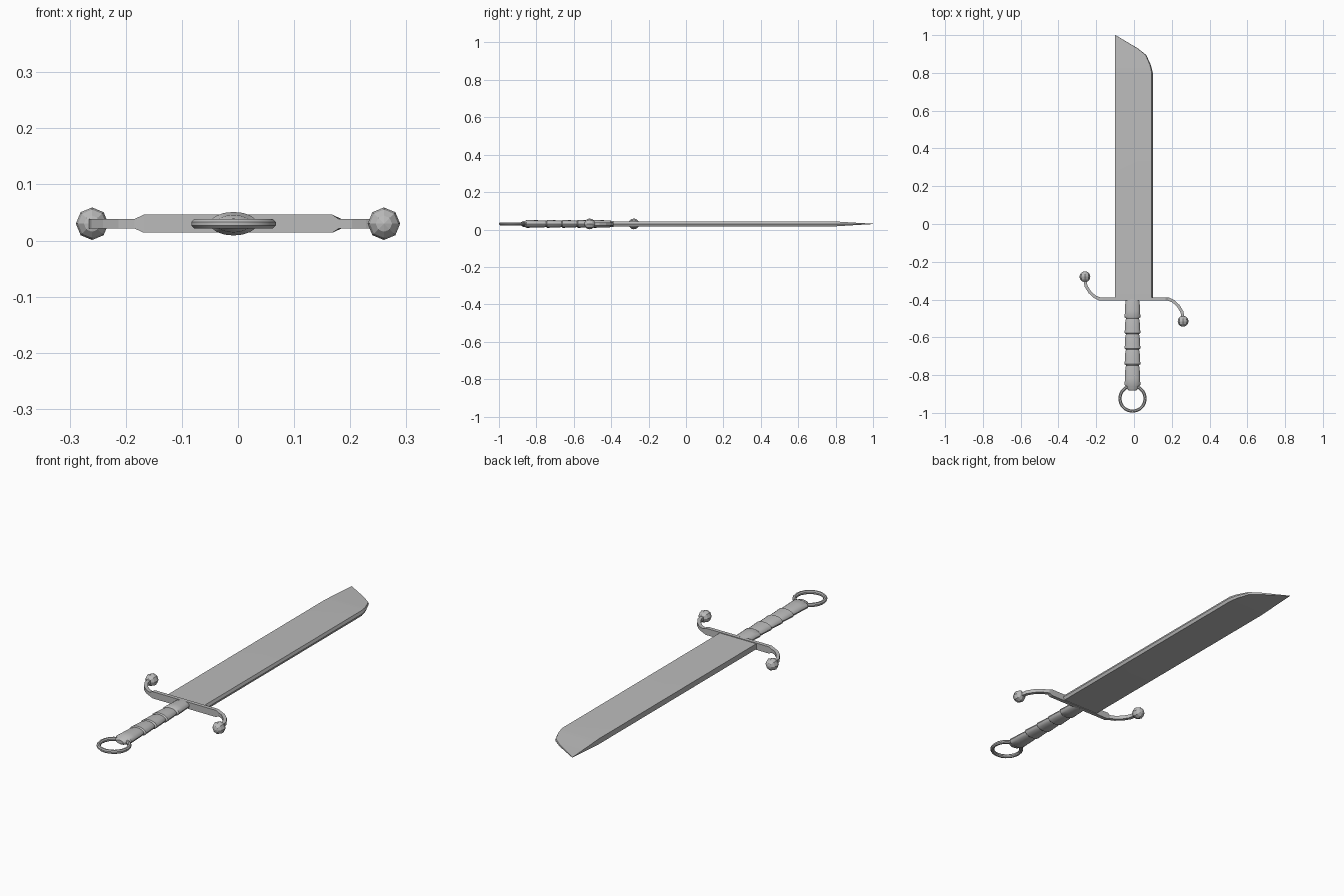
import bpy, bmesh
from math import sin, cos, pi, radians
from mathutils import Matrix, Vector

cube = bpy.data.objects.get("Cube")
if cube:
    bpy.data.objects.remove(cube, do_unlink=True)

MID = 0.03          # height of the sword's middle plane
GUARD_Y = -0.397    # centre line of the crossguard
GRIP_X = -0.008     # centre line of the grip

steel = bpy.data.materials.new("grey_steel")
steel.use_nodes = True
steel.diffuse_color = (0.5, 0.5, 0.5, 1)
steel.node_tree.nodes["Principled BSDF"].inputs["Base Color"].default_value = (0.5, 0.5, 0.5, 1)


def finish(name, bm, angle=None):
    """Turn a bmesh into a named object."""
    bmesh.ops.recalc_face_normals(bm, faces=bm.faces)
    mesh = bpy.data.meshes.new(name)
    bm.to_mesh(mesh)
    bm.free()
    mesh.materials.append(steel)
    obj = bpy.data.objects.new(name, mesh)
    bpy.context.collection.objects.link(obj)
    if angle:
        bpy.ops.object.select_all(action='DESELECT')
        obj.select_set(True)
        bpy.context.view_layer.objects.active = obj
        bpy.ops.object.shade_smooth_by_angle(angle=radians(angle))
    return obj


def loft(name, rings, angle=None, closed=False):
    """Skin matching rings of points; cap the ends unless closed."""
    bm = bmesh.new()
    rows = [[bm.verts.new(p) for p in ring] for ring in rings]
    n = len(rows[0])
    pairs = list(zip(rows, rows[1:]))
    if closed:
        pairs.append((rows[-1], rows[0]))
    for a, b in pairs:
        for i in range(n):
            j = (i + 1) % n
            bm.faces.new((a[i], a[j], b[j], b[i]))
    if not closed:
        bm.faces.new(rows[0])
        bm.faces.new(rows[-1])
    return finish(name, bm, angle)


# Blade: flat back at -x, narrow ground edge at +x, thinning to the clipped tip
sections = [(-0.4, 0.1, 0.013), (0.8, 0.1, 0.013), (0.84, 0.09, 0.0105),
            (0.895, 0.065, 0.007), (0.93, 0.02, 0.005), (1.0, -0.098, 0.001)]
rings = []
for y, x, h in sections:
    inner = x - 0.5 * h
    rings.append([(-0.1, y, MID - h), (-0.1, y, MID + h), (inner, y, MID + h),
                  (x, y, MID), (inner, y, MID - h)])
loft("blade", rings, 20)

# Grip: oval section, swelling between the wrapped grooves
grooves = [-0.4, -0.5, -0.583, -0.665, -0.748, -0.86]
profile = []
for a, b in zip(grooves, grooves[1:]):
    profile += [(a, 0.034), (a + 0.15 * (b - a), 0.038),
                (a + 0.6 * (b - a), 0.040), (a + 0.93 * (b - a), 0.042)]
profile += [(-0.86, 0.033), (-0.872, 0.031), (-0.882, 0.018)]
rings = [[(GRIP_X + w * cos(t * pi / 8), y, MID + 0.5 * w * sin(t * pi / 8))
          for t in range(16)] for y, w in profile]
loft("grip", rings, 35)

# Pommel ring
rings = []
for i in range(20):
    a = 2 * pi * i / 20
    ring = []
    for k in range(8):
        t = 2 * pi * (k + 0.5) / 8
        r = 0.067 + 0.009 * cos(t)
        ring.append((GRIP_X + r * cos(a), -0.924 + r * sin(a), MID + 0.009 * sin(t)))
    rings.append(ring)
loft("pommel_ring", rings, 30, closed=True)

# Crossguard: one half as a path, the other half turned half a circle
half = [(0.168, 0, 0.009, 0.016), (0.182, 0, 0.009, 0.0085),
        (0.208, -0.012, 0.008, 0.0085), (0.234, -0.036, 0.008, 0.0085),
        (0.254, -0.068, 0.008, 0.0085), (0.26, -0.105, 0.008, 0.0085)]
path = [(-x, -y, w, h) for x, y, w, h in reversed(half)] + half
rings = []
for i, (x, y, w, h) in enumerate(path):
    before, after = path[max(i - 1, 0)], path[min(i + 1, len(path) - 1)]
    along = Vector((after[0] - before[0], after[1] - before[1], 0)).normalized()
    side = Vector((-along.y, along.x, 0)) * w
    up = Vector((0, 0, h))
    c = Vector((x, GUARD_Y + y, MID))
    rings.append([c + side + up, c - side + up, c - side - up, c + side - up])
loft("crossguard", rings)

# Faceted balls on the guard ends
for name, s in (("left_guard_ball", 1), ("right_guard_ball", -1)):
    bm = bmesh.new()
    bmesh.ops.create_uvsphere(bm, u_segments=8, v_segments=6, radius=0.029)
    place = Matrix.Translation((s * 0.26, GUARD_Y - s * 0.118, MID)) @ Matrix.Rotation(pi / 2, 4, 'X')
    bmesh.ops.transform(bm, matrix=place, verts=bm.verts)
    finish(name, bm)
